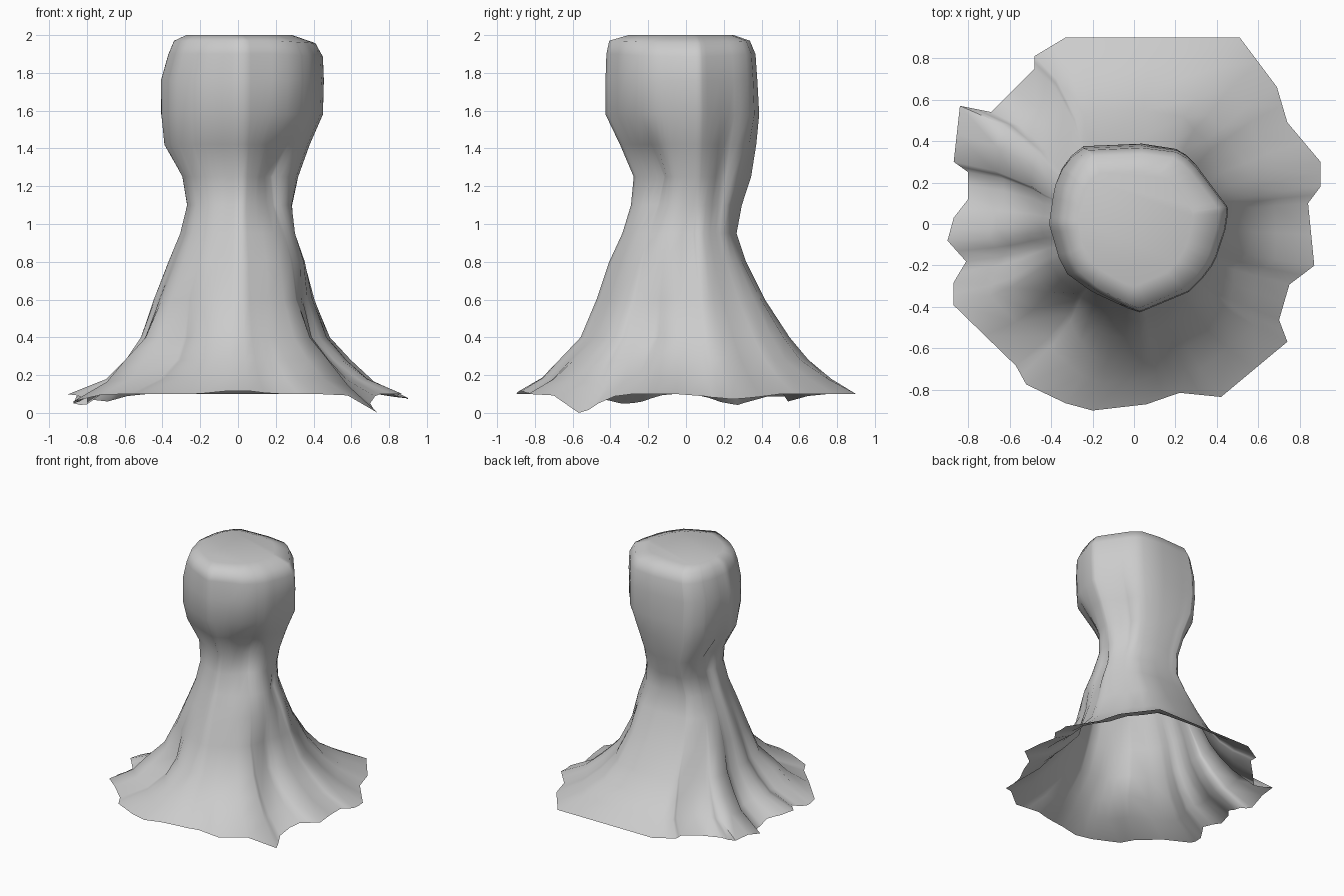
import bpy
import bmesh
from math import atan2, cos, sin, exp, radians, pi, hypot
from mathutils import Vector

cube = bpy.data.objects.get("Cube")
if cube:
    bpy.data.objects.remove(cube, do_unlink=True)

# Ragged outline of the skirt hem, clockwise from the back
HEM = [(.51, .9), (.69, .66), (.74, .49), (.9, .3), (.9, .18), (.84, .1), (.87, -.2),
       (.75, -.29), (.7, -.46), (.74, -.565), (.42, -.83), (.22, -.81), (.06, -.865),
       (-.2, -.895), (-.33, -.86), (-.52, -.77), (-.57, -.68), (-.87, -.39),
       (-.87, -.28), (-.81, -.18), (-.9, -.08), (-.87, .03), (-.8, .12), (-.8, .25),
       (-.87, .3), (-.84, .57), (-.69, .54), (-.48, .75), (-.48, .81), (-.33, .9)]

# Outline of the swollen head, clockwise from the back
HEAD = [(-.25, .375), (.09, .39), (.2, .37), (.28, .32), (.455, .08), (.45, 0),
        (.39, -.18), (.29, -.31), (.02, -.42), (-.2, -.32), (-.34, -.22),
        (-.405, 0), (-.38, .18), (-.33, .3)]

# Sections: height, then reach to -x, +x, -y, +y
SECTIONS = [(.1, .9, .9, .9, .9), (.18, .7, .72, .78, .77), (.28, .6, .6, .69, .65),
            (.4, .52, .49, .57, .55), (.6, .45, .41, .48, .42), (.8, .37, .38, .41, .32),
            (.95, .31, .33, .34, .27), (1.1, .28, .3, .29, .3), (1.25, .31, .32, .26, .35),
            (1.42, .4, .38, .35, .375), (1.58, .41, .45, .43, .39),
            (1.76, .41, .455, .43, .38), (1.9, .37, .45, .425, .37),
            (1.97, .34, .41, .41, .34)]

# Folds: direction in degrees, height, angular spread, vertical spread, depth
FOLDS = [(-42, 1.25, 20, .2, .08), (5, .9, 8, .18, .06), (165, 1.25, 14, .2, .06),
         (-128, .3, 12, .15, .09), (-150, .25, 9, .12, -.06), (35, 1.3, 9, .2, .04),
         (60, 1.2, 10, .25, .04), (100, 1.2, 10, .2, .04), (-18, .4, 8, .2, .05),
         (-60, .35, 9, .2, .04), (-85, 1.25, 9, .12, -.02), (55, .3, 10, .12, .05)]

# Places where the hem droops: x, y, drop
DROOPS = [(.74, -.565, .1), (-.8, -.32, .07), (-.84, .25, .06), (.8, .25, .05),
          (-.7, .55, .04), (0, -.87, -.02)]


def outline_point(outline, angle):
    """Where a ray from the centre crosses a closed outline."""
    ray = Vector((cos(angle), sin(angle)))
    for i, start in enumerate(outline):
        a, b = Vector(outline[i - 1]), Vector(start)
        edge = b - a
        cross = ray.x * edge.y - ray.y * edge.x
        if abs(cross) < 1e-9:
            continue
        distance = (a.x * edge.y - a.y * edge.x) / cross
        along = (a.x * ray.y - a.y * ray.x) / cross
        if distance > 0 and -1e-6 <= along <= 1 + 1e-6:
            return ray * distance
    return ray


def unit_shape(point, outline):
    """Scale a point so that the outline reaches one on every axis."""
    reach = [max(abs(p[k]) for p in outline if p[k] * point[k] >= 0) for k in (0, 1)]
    return Vector((point[0] / reach[0], point[1] / reach[1]))


def fold_depth(angle, z):
    total = 0
    for direction, height, spread, rise, depth in FOLDS:
        turn = (angle - radians(direction) + pi) % (2 * pi) - pi
        total += depth * exp(-(turn / radians(spread)) ** 2 - ((z - height) / rise) ** 2)
    return total


def hem_drop(x, y):
    return sum(d * exp(-(hypot(x - px, y - py) / .13) ** 2) for px, py, d in DROOPS)


# Columns run through each hem corner and each hem edge midpoint
columns = []
for i, corner in enumerate(HEM):
    previous = HEM[i - 1]
    columns.append(Vector(previous).lerp(Vector(corner), .5))
    columns.append(Vector(corner))
columns.reverse()

bm = bmesh.new()
rings = []
for level, (z, left, right, front, back) in enumerate(SECTIONS):
    spread = min(1, max(0, (.7 - z) / .6))
    ring = []
    for column in columns:
        angle = atan2(column.y, column.x)
        head = unit_shape(outline_point(HEAD, angle), HEAD)
        shape = head.lerp(unit_shape(column, HEM), spread)
        x = shape.x * (right if shape.x > 0 else left)
        y = shape.y * (back if shape.y > 0 else front)
        height = z
        if level == 0:
            height -= hem_drop(x, y)
        else:
            shrink = 1 - fold_depth(angle, z) / hypot(x, y)
            x, y = x * shrink, y * shrink
            if level == 1:
                height -= .4 * hem_drop(x * 1.2, y * 1.2)
            elif z > 1.85:
                height -= .06 * max(0, x - .2)
        ring.append(bm.verts.new((x, y, height)))
    rings.append(ring)

# Side wall, open at the hem
count = len(columns)
for lower, upper in zip(rings, rings[1:]):
    for i in range(count):
        j = (i + 1) % count
        bm.faces.new((lower[i], lower[j], upper[j], upper[i]))

# Nearly flat crown
inner = [bm.verts.new((v.co.x * .75 - .02, v.co.y * .75, 1.995)) for v in rings[-1]]
for i in range(count):
    j = (i + 1) % count
    bm.faces.new((rings[-1][i], rings[-1][j], inner[j], inner[i]))
bm.faces.new(inner)
lift = 2 - max(v.co.z for v in bm.verts)
for v in inner:
    v.co.z += lift

mesh = bpy.data.meshes.new("flared_trunk")
bm.to_mesh(mesh)
bm.free()
trunk = bpy.data.objects.new("flared_trunk", mesh)
bpy.context.collection.objects.link(trunk)

# Plain grey
grey = bpy.data.materials.new("light_grey")
grey.use_nodes = True
color = (.6, .6, .6, 1)
grey.diffuse_color = color
grey.node_tree.nodes["Principled BSDF"].inputs["Base Color"].default_value = color
mesh.materials.append(grey)

bpy.context.view_layer.objects.active = trunk
trunk.select_set(True)
bpy.ops.object.shade_smooth_by_angle(angle=radians(70))
